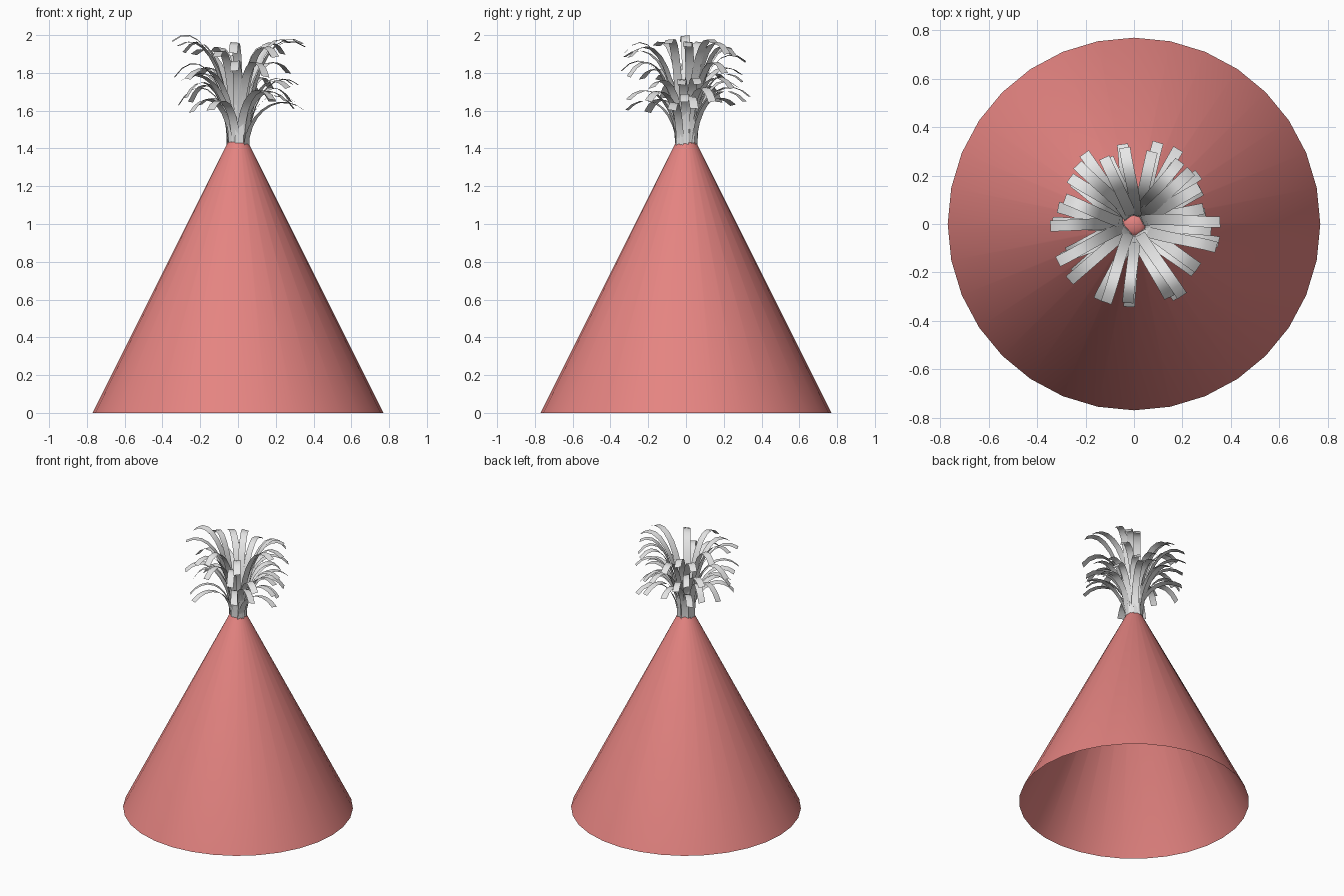
import bpy, bmesh, math, random

random.seed(7)
cube = bpy.data.objects.get("Cube")
if cube:
    bpy.data.objects.remove(cube, do_unlink=True)


def material(name, rgb):
    mat = bpy.data.materials.new(name)
    mat.use_nodes = True
    color = (*rgb, 1)
    mat.diffuse_color = color
    bsdf = mat.node_tree.nodes["Principled BSDF"]
    bsdf.inputs["Base Color"].default_value = color
    bsdf.inputs["Roughness"].default_value = 0.6
    return mat


def finish(bm, name, mat):
    mesh = bpy.data.meshes.new(name)
    for face in bm.faces:
        face.smooth = True
    bm.to_mesh(mesh)
    bm.free()
    mesh.materials.append(mat)
    obj = bpy.data.objects.new(name, mesh)
    bpy.context.collection.objects.link(obj)
    return obj


coral = material("coral_paper", (0.78, 0.23, 0.22))
silver = material("pale_ribbon", (0.8, 0.8, 0.8))

# Hollow paper cone, open at the base and rounded off at the tip
SIDES = 32
profile = [(0.77, 0.0), (0.05, 1.44), (0.03, 1.458)]
bm = bmesh.new()
rings = []
for radius, z in profile:
    angles = [2 * math.pi * i / SIDES for i in range(SIDES)]
    rings.append([bm.verts.new((radius * math.cos(a), radius * math.sin(a), z)) for a in angles])
for low, high in zip(rings, rings[1:]):
    for i in range(SIDES):
        j = (i + 1) % SIDES
        bm.faces.new((low[i], low[j], high[j], high[i]))
bm.faces.new(rings[-1])
finish(bm, "hat_cone", coral)


# Ribbon tuft: flat strips that rise from the tip and arch outward
def add_ribbon(bm, heading, reach, rise, arch, swirl, segments=9, half_width=0.023):
    start_r = random.uniform(0.03, 0.06)
    start_z = random.uniform(1.39, 1.43)
    tilt = random.uniform(-0.25, 0.25)
    previous = None
    for s in range(segments + 1):
        t = s / segments
        r = start_r + (reach - start_r) * (1 - math.cos(arch * t)) / (1 - math.cos(arch))
        z = start_z + rise * math.sin(arch * t)
        a = heading + swirl * (1 - t) ** 2
        x, y = r * math.cos(a), r * math.sin(a)
        side_x, side_y = -math.sin(a) * half_width, math.cos(a) * half_width
        dz = tilt * half_width * t
        pair = (bm.verts.new((x - side_x, y - side_y, z - dz)),
                bm.verts.new((x + side_x, y + side_y, z + dz)))
        if previous:
            bm.faces.new((previous[0], pair[0], pair[1], previous[1]))
        previous = pair


headings = [0, 12, 27, 42, 58, 75, 98, 113, 130, 147, 163, 183,
            207, 222, 250, 266, 300, 325, 345]
tiers = [(0.28, 2.25), (0.41, 2.1), (0.53, 1.95)]   # rise and arch of each layer
bm = bmesh.new()
for i, degrees in enumerate(headings):
    for k, (rise, arch) in enumerate(tiers):
        if (i + k) % 4 == 3:
            continue
        add_ribbon(bm,
                   math.radians(degrees + random.uniform(-5, 5)),
                   random.uniform(0.29, 0.36),
                   rise + random.uniform(-0.05, 0.045),
                   arch + random.uniform(-0.15, 0.1),
                   random.uniform(-0.5, 0.5))
# Scale the tuft height so its highest ribbon meets the full height
base = 1.4
top = max(v.co.z for v in bm.verts)
for v in bm.verts:
    if v.co.z > base:
        v.co.z = base + (v.co.z - base) * (2.0 - base) / (top - base)
finish(bm, "ribbon_tuft", silver)
